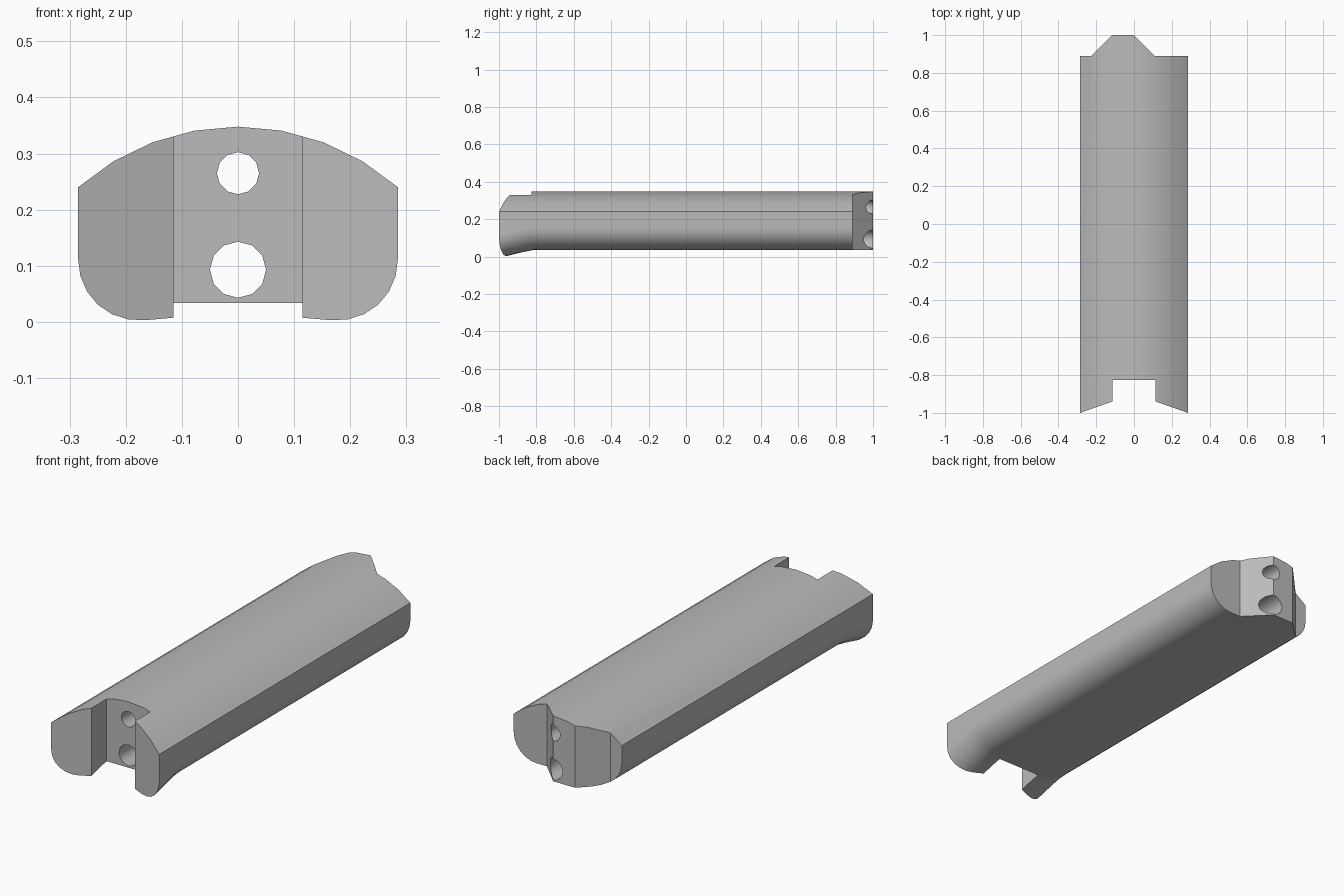
import bpy, bmesh
from math import sin, cos, pi, asin, radians

cube = bpy.data.objects.get("Cube")
if cube:
    bpy.data.objects.remove(cube, do_unlink=True)

HALF, TOP, SHOULDER, BASE, FILLET = 0.285, 0.348, 0.24, 0.036, 0.12

grey = bpy.data.materials.new("plain grey")
grey.use_nodes = True
grey.diffuse_color = (0.5, 0.5, 0.5, 1)
grey.node_tree.nodes["Principled BSDF"].inputs["Base Color"].default_value = (0.5, 0.5, 0.5, 1)


def loft(name, rings):
    """Closed solid through matching rings of points."""
    bm = bmesh.new()
    loops = [[bm.verts.new(p) for p in ring] for ring in rings]
    n = len(loops[0])
    for a, b in zip(loops, loops[1:]):
        for i in range(n):
            j = (i + 1) % n
            bm.faces.new((a[i], a[j], b[j], b[i]))
    bm.faces.new(loops[0])
    bm.faces.new(loops[-1])
    bmesh.ops.recalc_face_normals(bm, faces=bm.faces)
    mesh = bpy.data.meshes.new(name)
    bm.to_mesh(mesh)
    bm.free()
    mesh.materials.append(grey)
    obj = bpy.data.objects.new(name, mesh)
    bpy.context.collection.objects.link(obj)
    return obj


def profile(drop):
    """Cross-section: arched top, straight sides, rounded lower corners."""
    sag = TOP - SHOULDER
    radius = (HALF ** 2 + sag ** 2) / (2 * sag)
    spread = asin(HALF / radius)
    arch = [(radius * sin(spread * k / 4), TOP - radius + radius * cos(spread * k / 4))
            for k in range(-4, 5)]
    corner = [(HALF - FILLET + FILLET * cos(t), BASE - drop + FILLET - FILLET * sin(t))
              for t in (k * pi / 12 for k in range(7))]
    return arch + corner + [(-x, z) for x, z in reversed(corner)]


# Long body whose underside flares down towards the front
stations = [(-1.05, 0.056), (-0.87, 0.011), (-0.825, 0.002), (-0.79, 0), (1.05, 0)]
body = loft("handle_body", [[(x, y, z) for x, z in profile(d)] for y, d in stations])

# Plan outline: slanted front prongs with a notch, angled tongue at the back
plan = [(-0.3, -1.005), (-0.115, -0.94), (-0.115, -0.825), (0.115, -0.825),
        (0.115, -0.94), (0.3, -1.005), (0.3, 0.89), (0.11, 0.89), (0, 1),
        (-0.115, 1), (-0.225, 0.89), (-0.3, 0.89)]
outline = loft("plan_cutter", [[(x, y, z) for x, y in plan] for z in (-0.2, 0.6)])

# Two lengthwise holes
holes = []
for name, z, r in (("upper_hole_cutter", 0.265, 0.0375), ("lower_hole_cutter", 0.093, 0.05)):
    ring = [(r * cos(k * pi / 6), z + r * sin(k * pi / 6)) for k in range(12)]
    holes.append(loft(name, [[(x, y, h) for x, h in ring] for y in (-1.2, 1.2)]))

bpy.ops.object.select_all(action="DESELECT")
bpy.context.view_layer.objects.active = body
body.select_set(True)
for cutter, op in [(outline, "INTERSECT")] + [(h, "DIFFERENCE") for h in holes]:
    mod = body.modifiers.new(cutter.name, "BOOLEAN")
    mod.operation, mod.solver, mod.object = op, "EXACT", cutter
    bpy.ops.object.modifier_apply(modifier=mod.name)
    bpy.data.objects.remove(cutter, do_unlink=True)

# Soft shading on the curves, crisp edges elsewhere
bpy.ops.object.shade_smooth_by_angle(angle=radians(32))
weighted = body.modifiers.new("weighted_normals", "WEIGHTED_NORMAL")
weighted.keep_sharp = True
